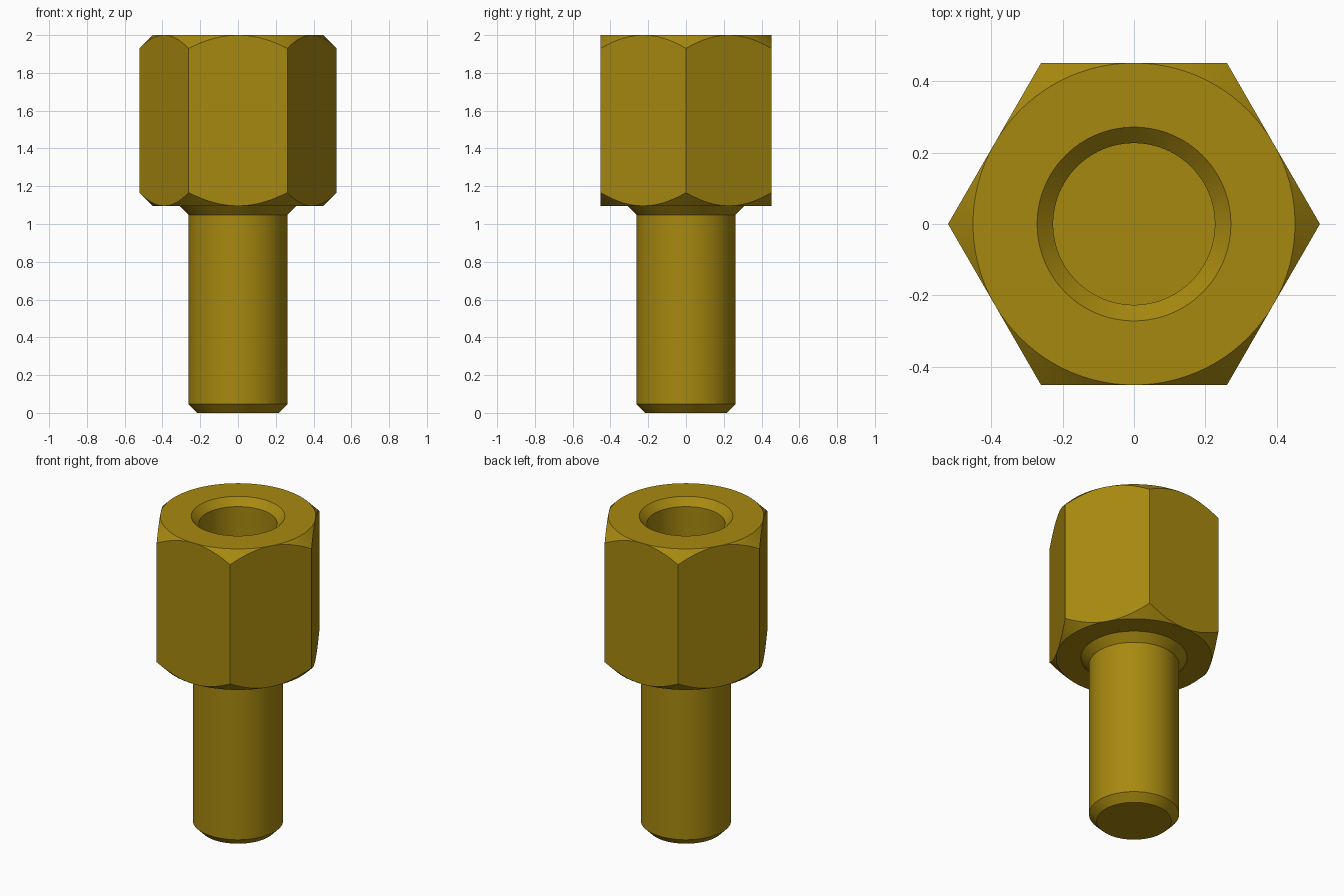
import bpy, bmesh
from math import pi, cos, sin

if "Cube" in bpy.data.objects:
    bpy.data.objects.remove(bpy.data.objects["Cube"])

SEG = 96              # divisible by 12 so hex corners and face middles get vertices
AP = 0.452            # half the width across flats
HEX_BOTTOM, TOP = 1.096, 2.0


def hex_radius(a):
    """Distance from the axis to the hexagon outline, corners on +-x."""
    return AP / cos(a % (pi / 3) - pi / 6)


def ring(r, z):
    """Plain round ring."""
    return lambda a: (r, z)


def hex_ring(z, direction):
    """Hexagon outline trimmed by a 45 degree chamfer cone."""
    return lambda a: (hex_radius(a), z + direction * (hex_radius(a) - AP))


# Profile from the stud tip, over the hex body, down into the blind hole
profile = [
    ring(0.217, 0.0), ring(0.262, 0.046),                   # stud tip chamfer
    ring(0.262, 1.048), ring(0.309, HEX_BOTTOM),            # stud and flared neck
    ring(AP, HEX_BOTTOM),                                   # underside
    hex_ring(HEX_BOTTOM, 1), hex_ring(TOP, -1),             # hex sides
    ring(AP, TOP), ring(0.272, TOP), ring(0.227, TOP - 0.045),  # top and countersink
    ring(0.227, 1.28),                                      # hole wall
]

bm = bmesh.new()
rings = []
for func in profile:
    row = []
    for i in range(SEG):
        a = 2 * pi * i / SEG
        r, z = func(a)
        row.append(bm.verts.new((r * cos(a), r * sin(a), z)))
    rings.append(row)
for low, high in zip(rings, rings[1:]):
    for i in range(SEG):
        j = (i + 1) % SEG
        bm.faces.new((low[i], low[j], high[j], high[i]))
bm.faces.new(rings[0][::-1])     # stud end
bm.faces.new(rings[-1])          # hole floor

# Chamfer meets the flats at the face middles; merge flat areas into single faces
bmesh.ops.remove_doubles(bm, verts=bm.verts, dist=1e-5)
bmesh.ops.dissolve_limit(bm, angle_limit=0.002, verts=bm.verts, edges=bm.edges)
bmesh.ops.recalc_face_normals(bm, faces=bm.faces)

mesh = bpy.data.meshes.new("hex_standoff")
bm.to_mesh(mesh)
bm.free()
standoff = bpy.data.objects.new("hex_standoff", mesh)
bpy.context.collection.objects.link(standoff)

brass = bpy.data.materials.new("brass")
brass.diffuse_color = (0.39, 0.25, 0.005, 1)
brass.use_nodes = True
brass.node_tree.nodes["Principled BSDF"].inputs["Base Color"].default_value = brass.diffuse_color
mesh.materials.append(brass)

bpy.context.view_layer.objects.active = standoff
standoff.select_set(True)
bpy.ops.object.shade_smooth_by_angle(angle=pi / 6)
